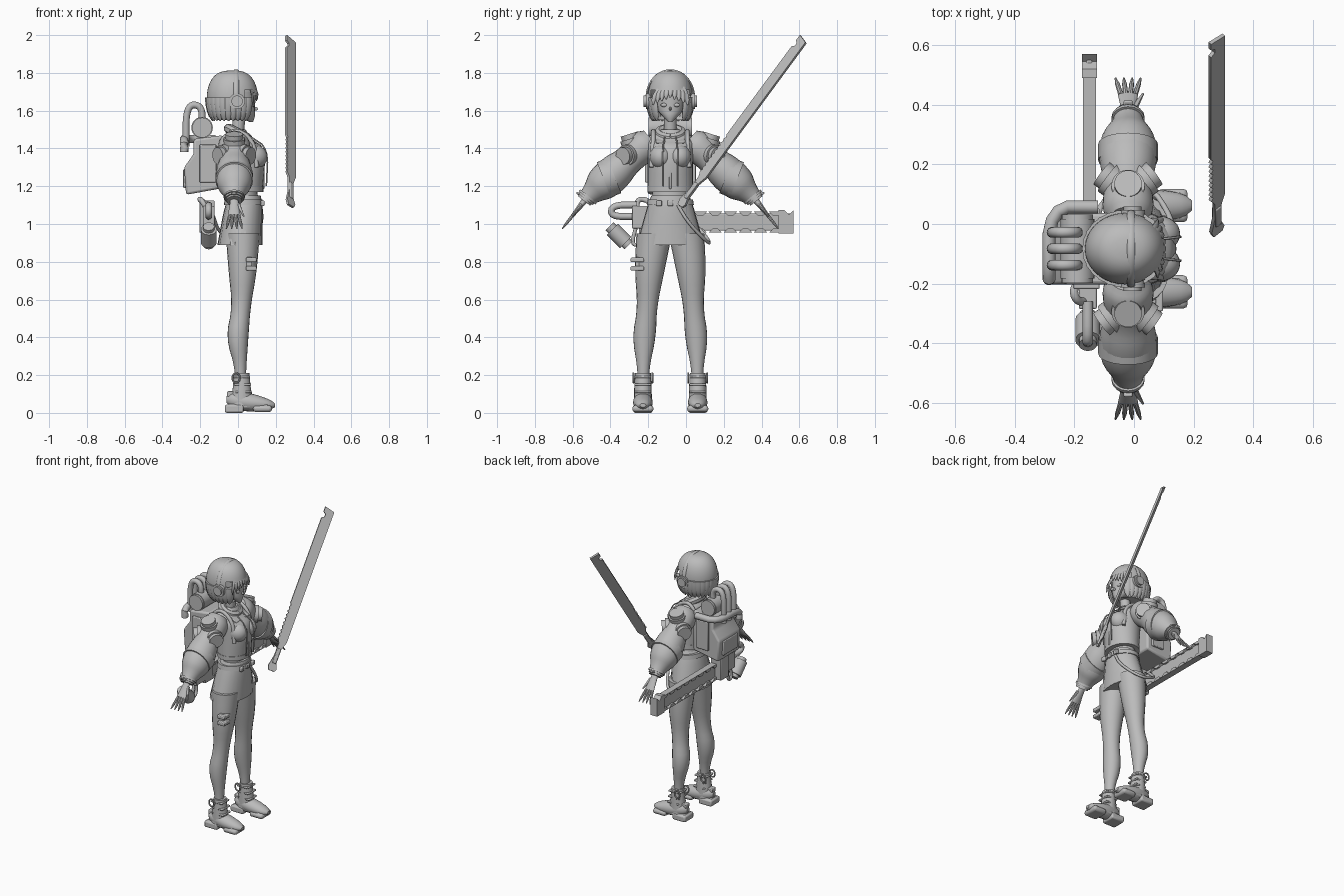
import bpy
import bmesh
from math import sin, cos, pi, radians, sqrt
from mathutils import Vector, Matrix

default_cube = bpy.data.objects.get("Cube")
if default_cube:
    bpy.data.objects.remove(default_cube)
X, Y, Z = Vector((1, 0, 0)), Vector((0, 1, 0)), Vector((0, 0, 1))
BODY, SIDES, made = -.083 * Y, (-1, 1), []
grey = bpy.data.materials.new("plain grey")
grey.use_nodes = True
grey.diffuse_color = (.5, .5, .5, 1)
grey.node_tree.nodes["Principled BSDF"].inputs["Base Color"].default_value = grey.diffuse_color

def at(x, side, z):
    """Point measured from the middle of the body."""
    return BODY + Vector((x, side, z))

def steps(count):
    return [i / count for i in range(count + 1)]

def finish(name, bm, bevel=0):
    bmesh.ops.recalc_face_normals(bm, faces=bm.faces)
    mesh = bpy.data.meshes.new(name)
    bm.to_mesh(mesh)
    bm.free()
    mesh.materials.append(grey)
    part = bpy.data.objects.new(name, mesh)
    bpy.context.scene.collection.objects.link(part)
    if bevel:
        modifier = part.modifiers.new("bevel", "BEVEL")
        modifier.width, modifier.segments = bevel, 2
    made.append(part)

def loft(name, rings, axis=None, across=X, sides=20, pleat=0, keep=None):
    """Skin elliptical rings: (centre, radius along across, other radius)."""
    bm = bmesh.new()
    centres, rows = [Vector(ring[0]) for ring in rings], []
    for i, (centre, wide, deep) in enumerate(rings):
        following, previous = centres[min(i + 1, len(rings) - 1)], centres[max(i - 1, 0)]
        along = Vector(axis or following - previous).normalized()
        u = (across - along * along.dot(across)).normalized()
        v, row = along.cross(u), []
        for k in range(sides):
            turn, grow = 2 * pi * k / sides, 1 + pleat * i * (-1) ** k
            row.append(bm.verts.new(centre + grow * (u * wide * cos(turn) + v * deep * sin(turn))))
        rows.append(row)
    for low, high in zip(rows, rows[1:]):
        for k in range(sides):
            bm.faces.new((low[k - 1], low[k], high[k], high[k - 1]))
    bm.faces.new(rows[0])
    bm.faces.new(rows[-1])
    if keep:
        unwanted = [face for face in bm.faces if not keep(face.calc_center_median())]
        bmesh.ops.delete(bm, geom=unwanted, context="FACES")
    finish(name, bm)

def rounded(points, passes):
    """Cut the corners of a path."""
    for _ in range(passes):
        cut = [points[0]]
        for start, end in zip(points, points[1:]):
            cut += [start.lerp(end, 1 / 4), start.lerp(end, 3 / 4)]
        points = cut + [points[-1]]
    return points

def tube(name, points, radius, across=X, passes=0, sides=16):
    loft(name, [(p, radius, radius) for p in rounded(points, passes)], across=across, sides=sides)

def hoop(name, centre, u, v, radius):
    tube(name, [centre + u * cos(2 * pi * t) + v * sin(2 * pi * t) for t in steps(24)], radius, u.cross(v), sides=8)

def upright(name, rows, **options):
    """Body part of level rings: (height, forward shift, depth, width)."""
    smooth = rounded([Vector(row) for row in rows], 2)
    loft(name, [(at(x, 0, z), depth, width) for z, x, depth, width in smooth], axis=Z, **options)

def prism(name, outline, depth, origin, u, v, bevel=0):
    u, v, bm = u.normalized(), v.normalized(), bmesh.new()
    half = u.cross(v) * depth / 2
    back, front = [[bm.verts.new(origin + u * p + v * q + shift) for p, q in outline] for shift in (-half, half)]
    bm.faces.new(back)
    bm.faces.new(front)
    for i in range(len(outline)):
        bm.faces.new((back[i - 1], back[i], front[i], front[i - 1]))
    finish(name, bm, bevel)

def box(name, centre, length, width, height, u=X, v=Y, bevel=.005):
    p, q = length / 2, width / 2
    prism(name, [(-p, -q), (p, -q), (p, q), (-p, q)], height, centre, u, v, bevel)

def ball(name, centre, *size):
    bm = bmesh.new()
    placing = Matrix.Translation(centre) @ Matrix.Diagonal((*size, 1))
    bmesh.ops.create_uvsphere(bm, u_segments=24, v_segments=14, radius=1, matrix=placing)
    finish(name, bm)

# Head, face and neck
ball("skull", at(-.01, 0, 1.69), .1, .08, .1)
upright("jaw", [(1.54, .07, .01, .01), (1.57, .05, .04, .04), (1.6, .02, .07, .07), (1.7, 0, .09, .08)])
tube("neck", [at(-.01, 0, 1.4), at(.01, 0, 1.6)], .033)
ball("nose", at(.095, 0, 1.61), .01, .006, .01)
# Bobbed hair: open-faced dome, hanging locks and swept fringe
hair, dome = at(-.03, 0, 1.67), []
for t in steps(16):
    rise = radians(-56 + 145 * t)
    size = cos(rise) ** .7
    dome.append((hair + Z * .143 * sin(rise), .135 * size, .12 * size))
loft("hair_dome", dome, axis=Z, sides=36, keep=lambda c: c.x < .03 or c.z > 1.7)
for t in steps(20):
    turn = radians(48 + 264 * t)
    outward, lock = X * cos(turn) + Y * sin(turn), []
    reach = X * .13 * cos(turn) + Y * .116 * sin(turn)
    for fall in steps(5):
        thick = .026 * (1.02 - fall ** 4) ** .5
        lock.append((hair + reach * (1.01 - fall * fall / 5) - Z * .125 * fall, thick / 2, thick))
    loft("hair_lock", lock, axis=Z, across=outward, sides=8)
for k in range(-4, 5):
    fringe = []
    for fall in steps(6):
        thick, arc = .02 * sqrt(1.02 - fall * fall), sin(fall * pi / 2)
        side = .023 * k * arc + .015 * (1 - arc)
        fringe.append((at(.02 + (.085 - 3 * side * side) * arc, side, 1.79 - (.12 + .01 * abs(k)) * fall),
                       thick / 2, thick))
    loft("fringe_lock", fringe, axis=Z, sides=8)
arch = [hair + X * .02 + Y * .124 * cos(pi * t) + Z * .142 * sin(pi * t) for t in steps(24)]
loft("headband", [(p, .014, .007) for p in arch], sides=8)
for s in SIDES:
    ball("eye", at(.083, s * .034, 1.63), .007, .017, .01)
    for radius, end in ((.042, .13), (.03, .142)):
        tube("headphone", [at(-.005, s * .1, 1.65), at(-.005, s * end, 1.65)], radius, sides=24)

# Torso, cropped jacket and collar
upright("waist", [(1.1, .03, .08, .1), (1.2, .03, .07, .09), (1.3, .02, .09, .1)])
upright("jacket", [(1.18, .03, .1, .12), (1.4, .03, .12, .12), (1.45, -.01, .08, .14), (1.5, 0, .04, .05)], sides=28)
upright("jacket_hem", [(1.17, .03, .105, .122), (1.2, .03, .105, .122)], sides=28)
hoop("collar", at(0, 0, 1.48), X * .05 - Z * .025, Y * .06, .026)
box("jacket_zip", at(.135, 0, 1.26), .01, .012, .15)
for s in SIDES:
    ball("bust", at(.085, s * .05, 1.355), .07, .06, .065)
    tube("drawstring", [at(.07, s * .03, 1.46), at(.16, s * .04, 1.4), at(.15, s * .04, 1.2)], .004, passes=2)
    tube("shoulder_strap", [at(-.1, s * .09, 1.4), at(-.03, s * .09, 1.51), at(.08, s * .09, 1.45),
                            at(.1, s * .1, 1.3)], .012, across=Y, passes=2)
    box("collar_flap", at(.065, s * .05, 1.445), .07, .05, .01, u=X - Z / 2)

# Pleated skirt, belt and hanging sling
upright("skirt", [(1.15, .04, .08, .1), (1.1, .03, .1, .12), (.89, .01, .117, .176)], sides=56, pleat=.0015)
upright("belt", [(1.1, .03, .105, .125), (1.13, .03, .1, .12)], sides=28)
for k in range(-1, 2):
    box("belt_buckle", at(.13, k * .06, 1.11), .02, .03, .03)
tube("hip_sling", [at(.12, .04, 1.1), at(.13, .1, 1), at(.05, .22, .88), at(-.1, .18, .95),
                   at(-.13, .08, 1.04)], .009, across=Z, passes=2)

for s in SIDES:
    # Leg with a full calf, narrow knee and thigh: height, forward, sideways, radius
    shape = [(.1, .01, .143, .03), (.23, .015, .143, .028), (.4, -.005, .139, .06), (.56, .018, .122, .048),
             (.75, .025, .11, .075), (.95, .025, .085, .09)]
    leg = rounded([Vector(row) for row in shape], 2)
    loft("leg", [(at(x, s * side, z), radius, radius * 1.05) for z, x, side, radius in leg], axis=Z)
    # Chunky laced boot
    ankle, foot = at(.02, s * .145, 0), []
    loft("boot_shaft", [(ankle + Z * .04, .065, .048), (ankle + Z * .13, .048, .046), (ankle + Z * .21, .04, .042)])
    for t in steps(14):
        bulge = sin(pi * (.01 + .98 * t)) ** .35
        foot.append((ankle + X * (.255 * t - .08) + Z * (.07 - .03 * t), bulge * (.06 - .025 * t), .052 * bulge))
    loft("boot_foot", foot, axis=X, across=Z)
    box("boot_heel", ankle + X * -.04 + Z * .022, .1, .1, .044, bevel=.01)
    box("boot_sole", ankle + X * .03 + Z * .035, .22, .09, .024, bevel=.01)
    box("boot_tread", ankle + X * .11 + Z * .022, .1, .112, .036, bevel=.015)
    for t in steps(2):
        box("boot_strap", ankle + X * .01 * (1 - t) + Z * (.11 + .08 * t), .088, .088, .012)
    box("heel_tab", ankle + X * -.06 + Z * .1, .035, .04, .03)
    for k in SIDES:
        hoop("boot_bow", ankle + Z * .185 - X * .03 + Y * .05 * k, X * .02, Z * .025, .005)

    # Puffed sleeve tapering past the arm band, with round ports
    out = Y * s
    shoulder, wrist = at(-.02, s * .1, 1.45), at(-.02, s * .445, 1.135)
    puffs = [(0, .06), (.1, .09), (.35, .075), (.55, .098), (.77, .094), (.9, .06), (1, .045)]
    loft("sleeve", [(shoulder.lerp(wrist, t), radius, radius)
                    for t, radius in rounded([Vector(puff) for puff in puffs], 2)], sides=24)
    elbow, slant = shoulder.lerp(wrist, .65), (out - Z * .4) * .028
    tube("arm_band", [elbow - slant, elbow + slant], .1, sides=24)
    upper = shoulder.lerp(wrist, 1 / 4)
    for facing in (out * .3 + Z * .95, out * .6 + X * .8 - Z * .1, out * .6 - X * .8 - Z * .1):
        for radius, end in ((.046, .11), (.056, .085)):
            tube("sleeve_port", [upper, upper + facing * end], radius, across=facing.cross(out), sides=24)
    # Wrist rings and a flat hand with spread fingers
    reach = (out * .62 - Z * .78).normalized()
    knuckles = wrist + reach * .115
    for t in steps(2):
        centre = wrist + (out - Z) * (.016 * t - .008)
        tube("wrist_ring", [centre - reach * .006, centre + reach * .006], .056 - .015 * t)
    box("wrist_tag", wrist + out * .03 + Z * .02, .03, .05, .012, v=out + Z / 2)
    loft("palm", [(wrist, .02, .018), (wrist + reach * .05, .025, .014), (knuckles, .034, .009)])
    for k in range(4):
        spread = X * (k - 1.5)
        start, tip = knuckles + spread * .016, knuckles + spread * .028 + reach * .09
        loft("finger", [(start, .009, .009), (start.lerp(tip, 2 / 3), .008, .007), (tip, .003, .003)], sides=8)
    thumb = wrist + reach * .04 + X * .02
    loft("thumb", [(thumb, .012, .01), (thumb + X * .03 + reach * .08, .004, .004)], sides=8)

# Tags on the right thigh
for t in steps(1):
    box("thigh_tag", at(.07, -.175, .765 + .045 * t), .055, .07, .024)
box("thigh_buckle", at(.06, -.16, .79), .03, .05, .07)

# Backpack with tank and pipes
prism("backpack", [(-.08, 1.47), (-.235, 1.45), (-.235, 1.37), (-.285, 1.3), (-.275, 1.155), (-.08, 1.19)],
      .24, BODY, X, Z, .012)
box("backpack_side", at(-.16, 0, 1.32), .09, .27, .2)
box("backpack_pocket", at(-.275, 0, 1.24), .03, .16, .1)
tank = at(-.19, 0, 1.51)
for radius, end in ((.053, .115), (.057, .1)):
    tube("tank", [tank - Y * end, tank + Y * end], radius, sides=24)
for k in range(-1, 2):
    middle = tank + Y * .055 * k
    crest = middle + Z * .12
    tube("tank_pipe", [middle - X * .085 - Z * .1, crest - X * .085, crest, middle], .018, across=Y, passes=3)
tube("outer_pipe", [at(-.285, -.1, 1.38), at(-.285, -.1, 1.45), at(-.285, .14, 1.45), at(-.12, .14, 1.45)],
     .022, across=X / 3 + Y / 5 + Z, passes=2)

# Saw carried behind the hips: bar, toothed rails and forked tip
saw = Vector((-.15, .2, 1.01))
box("saw_bar", saw, .02, .72, .09)
for s in SIDES:
    teeth = [(.08 * k + shift, height) for k in range(-4, 4)
             for shift, height in ((0, .055), (.02, .035), (.05, .035), (.07, .055))]
    prism("saw_rail", [(p, s * q) for p, q in [(-.32, .055), *teeth, (.33, .055)]], .044, saw, Y, Z)
prism("saw_tip", [(-.04, -.06), (.04, -.06), (.04, .065), (.015, .04), (-.01, .065), (-.04, .065)],
      .05, saw + Y * .33, Y, Z)
box("saw_body", Vector((-.155, -.2, 1.035)), .06, .17, .12)
box("saw_motor", Vector((-.165, -.14, 1.04)), .08, .09, .17)
canister, slope = Vector((-.155, -.355, .937)), (Y - Z) * .05
for radius, end in ((.042, .7), (.03, 1)):
    tube("saw_canister", [canister - slope * end, canister + slope * end], radius)
grip = Vector((-.155, -.26, 1.1))
tube("saw_handle", [grip, grip - Y * .13, grip - Y * .14 - Z * .06, grip - Z * .06], .018, passes=2)
tube("saw_hose", [grip + Y * .08, grip - X * .05 + Y * .05 + Z * .03, grip - X * .04 + Z * .03, grip - Z * .04],
     .014, across=Z, passes=2)
tube("saw_hook", [grip - Z * .1, grip - Z * .21 - Y * .03, grip - Z * .21 + Y * .02, grip - Z * .1 + Y * .02],
     .01, passes=2)

# Floating sword with a serrated root and a notched tip
pommel, blade = Vector((.278, -.03, 1.095)), Vector((0, .593, .805))
edge = X - blade.cross(X) * -1 if blade.cross(X).y > 0 else X - blade.cross(X)
serration = [(-.033 + .009 * (i % 2), .45 - .25 * i / 19) for i in range(20)]
prism("sword", [(-.02, 0), (.02, 0), (.03, .02), (.015, .06), (.015, .15), (.033, .2), (.033, 1.09), (-.033, 1.105),
                (-.033, 1.07), (-.016, 1.06), (-.016, 1.04), (-.033, 1.03), *serration, (-.015, .18), (-.015, .1),
                (-.03, .03)], .013, pommel, edge, blade)
box("sword_grip", pommel + blade * .1, .026, .1, .024, u=edge, v=blade)

# Soft shading with crisp edges
for other in bpy.context.selected_objects:
    other.select_set(False)
for part in made:
    part.select_set(True)
bpy.context.view_layer.objects.active = made[0]
bpy.ops.object.shade_smooth_by_angle(angle=radians(40))
